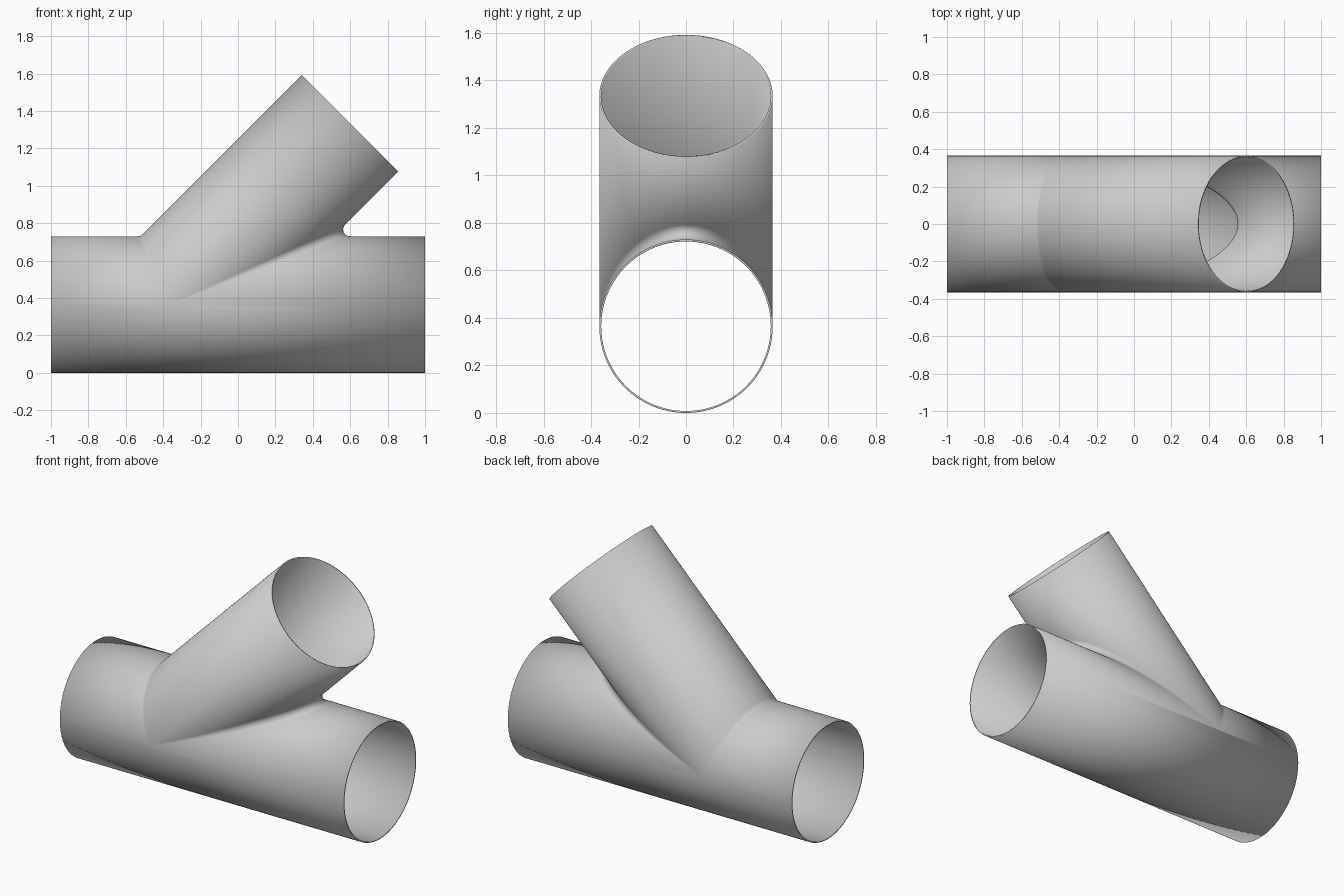
import bpy, bmesh, math
from mathutils import Vector

if "Cube" in bpy.data.objects:
    bpy.data.objects.remove(bpy.data.objects["Cube"])

R, WALL, FIL = 0.365, 0.008, 0.036      # pipe radius, wall, fillet radius
X0, BRANCH = -0.37, 1.370               # junction position, branch length
N, ARC = 96, 12
bm = bmesh.new()
origin = Vector((X0, 0, R))


def line(t, phi, main_x, branch_s, r, f):
    """Main end -> rolling-ball fillet -> branch end, at angle t round the pipe."""
    n = Vector((-math.sin(phi), 0, math.cos(phi)))
    rad = Vector((0, math.cos(t), math.sin(t)))
    c = rad * (r + f) + Vector(((r + f) * math.sin(t) / math.tan(phi), 0, 0))
    d0, d1 = -rad, (-rad).reflect(n)
    pts = [Vector((main_x, 0, 0)) + rad * r]
    pts += [c + d0.lerp(d1, i / ARC).normalized() * f for i in range(ARC + 1)]
    pts.append((Vector((branch_s * BRANCH, 0, 0)) + rad * r).reflect(n))
    return pts


def loft(rings):
    rows = [[bm.verts.new(p + origin) for p in ring] for ring in rings]
    for a, b in zip(rows, rows[1:]):
        for i in range(len(a)):
            j = (i + 1) % len(a)
            bm.faces.new((a[i], a[j], b[j], b[i]))
    return rows


# Upper halves of the main pipe blended into the branch (crotch side, heel side)
for deg, main_x, s in ((22.5, 1 - X0, 1), (112.5, -1 - X0, -1)):
    phi = math.radians(deg)
    loft([line(t, phi, main_x, s, R, FIL) +
          line(t, phi, main_x, s, R - WALL, FIL + WALL)[::-1]
          for t in (math.pi * k / N for k in range(N + 1))])

# Lower half of the main pipe, running unbroken from end to end
xs = (-1 - X0, 0, 1 - X0)
rows = loft([[Vector((x, r * math.cos(t), r * math.sin(t)))
              for r, seq in ((R, xs), (R - WALL, xs[::-1])) for x in seq]
             for t in (-math.pi * k / N for k in range(N + 1))])
mids = [bm.edges.get((a[i], b[i])) for a, b in zip(rows, rows[1:]) for i in (1, 4)]
bmesh.ops.dissolve_edges(bm, edges=mids, use_verts=False)
inner_mids = [row[i] for row in rows[1:-1] for i in (1, 4)]
bmesh.ops.dissolve_verts(bm, verts=[v for v in inner_mids if v.is_valid and len(v.link_edges) == 2])

bmesh.ops.remove_doubles(bm, verts=bm.verts[:], dist=1e-5)
bmesh.ops.dissolve_degenerate(bm, edges=bm.edges[:], dist=1e-6)
bmesh.ops.recalc_face_normals(bm, faces=bm.faces[:])
for face in bm.faces:                    # smooth everywhere, over the rims too
    face.smooth = True

mesh = bpy.data.meshes.new("pipe_branch_fitting")
bm.to_mesh(mesh)
bm.free()
obj = bpy.data.objects.new("pipe_branch_fitting", mesh)
bpy.context.collection.objects.link(obj)

mat = bpy.data.materials.new("pale_grey")
mat.diffuse_color = (0.8, 0.8, 0.83, 1)
mat.use_nodes = True
mat.node_tree.nodes["Principled BSDF"].inputs["Base Color"].default_value = mat.diffuse_color
mesh.materials.append(mat)
